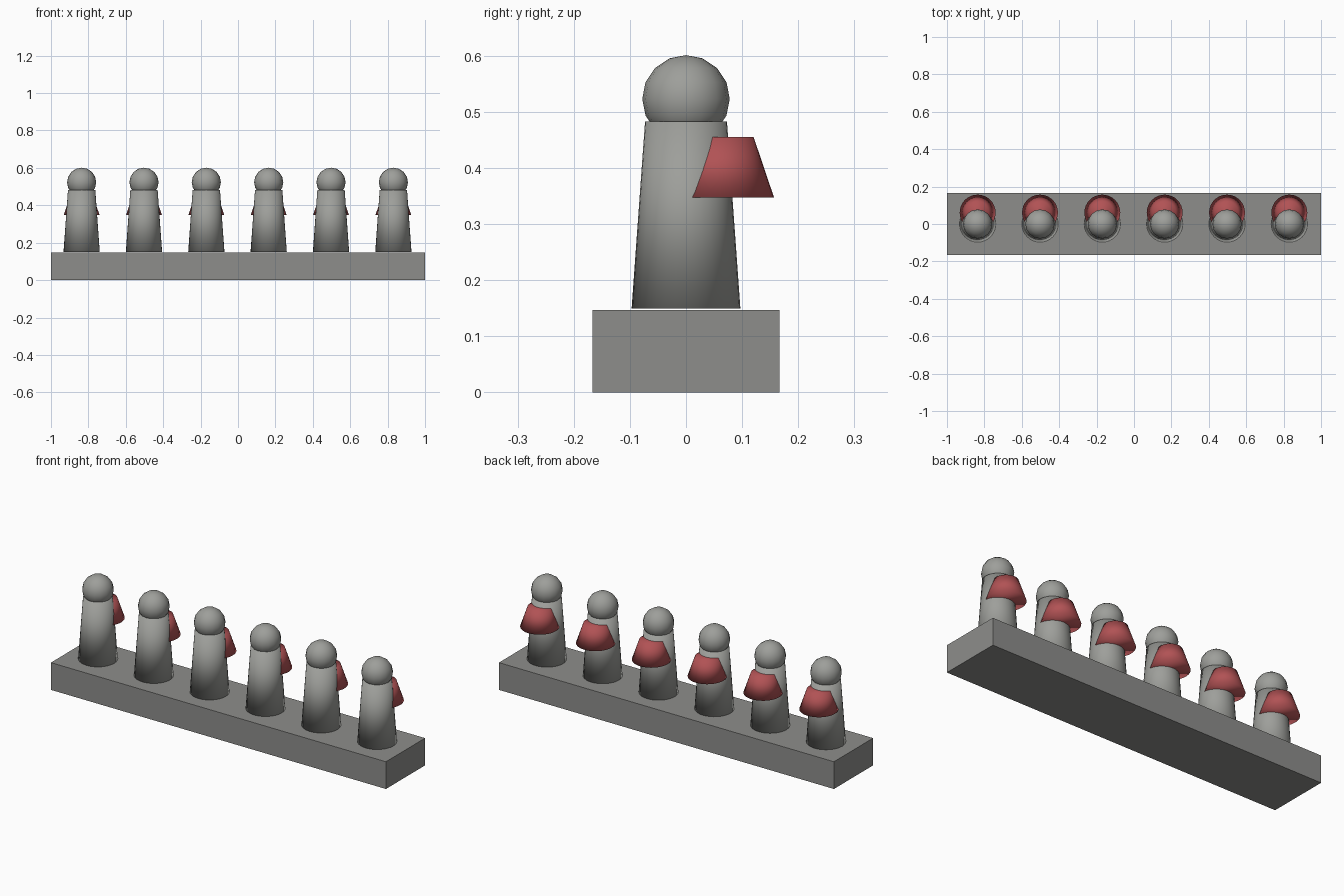
import bpy

if "Cube" in bpy.data.objects:
    bpy.data.objects.remove(bpy.data.objects["Cube"])


def material(name, color):
    mat = bpy.data.materials.new(name)
    mat.diffuse_color = (*color, 1)
    mat.use_nodes = True
    mat.node_tree.nodes["Principled BSDF"].inputs["Base Color"].default_value = mat.diffuse_color
    return mat


red = material("red_cloth", (0.44, 0.085, 0.09))
stone = material("light_stone", (0.34, 0.345, 0.325))
dark_stone = material("dark_stone", (0.27, 0.27, 0.26))


def finish(name, mat, smooth=True):
    """Name, colour and shade the part just added."""
    obj = bpy.context.object
    obj.name = name
    obj.data.materials.append(mat)
    if smooth:
        bpy.ops.object.shade_smooth()
    return obj


def frustum(name, mat, x, y, z0, z1, bottom, top):
    bpy.ops.mesh.primitive_cone_add(vertices=32, radius1=bottom, radius2=top,
                                    depth=z1 - z0, location=(x, y, (z0 + z1) / 2))
    return finish(name, mat)


# Plinth
bpy.ops.mesh.primitive_cube_add(size=1, location=(0, 0, 0.0735))
plinth = finish("plinth", dark_stone, smooth=False)
plinth.scale = (2, 0.334, 0.147)

# Row of six figures
for i in range(6):
    x = -0.836 + i / 3

    # Tapered body, soft shaded over its caps
    frustum(f"body_{i + 1}", stone, x, 0, 0.149, 0.483, 0.097, 0.073)

    # Round head
    bpy.ops.mesh.primitive_uv_sphere_add(segments=16, ring_count=8, radius=0.078,
                                         location=(x, 0, 0.523))
    finish(f"head_{i + 1}", stone)

    # Red cape wrapping the back
    frustum(f"cape_{i + 1}", red, x, 0.061, 0.347, 0.455, 0.096, 0.0595)
